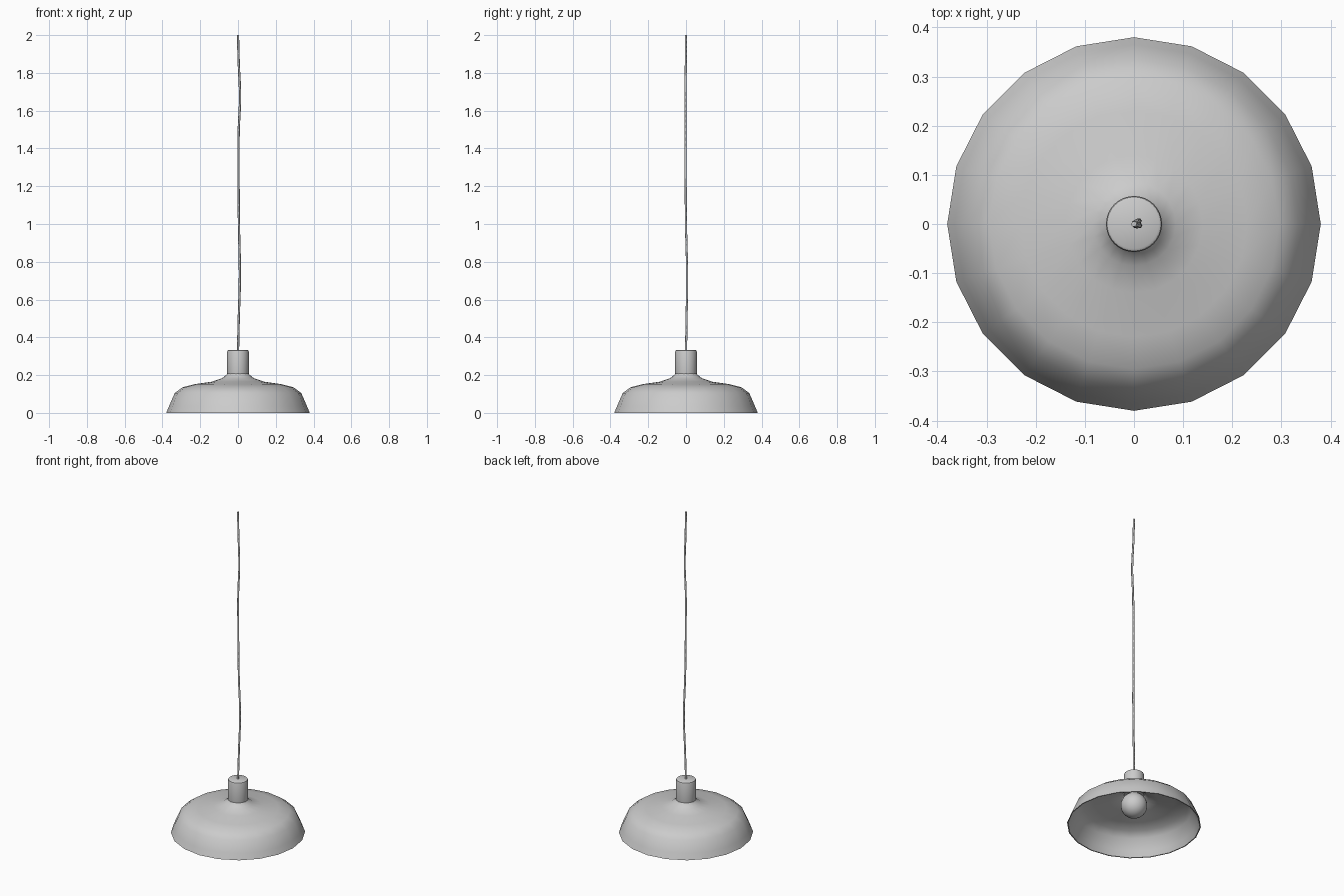
import bpy, bmesh, math

if "Cube" in bpy.data.objects:
    bpy.data.objects.remove(bpy.data.objects["Cube"])


def lathe(name, profile, sides, angle=40):
    """Spin an (r, z) profile around the z axis."""
    bm = bmesh.new()
    rings = []
    for r, z in profile:
        if r == 0:
            rings.append([bm.verts.new((0, 0, z))] * sides)
        else:
            rings.append([bm.verts.new((r * math.cos(2 * math.pi * i / sides),
                                        r * math.sin(2 * math.pi * i / sides), z))
                          for i in range(sides)])
    for a, b in zip(rings, rings[1:]):
        for i in range(sides):
            j = (i + 1) % sides
            bm.faces.new(list(dict.fromkeys((a[i], a[j], b[j], b[i]))))
    bmesh.ops.recalc_face_normals(bm, faces=bm.faces)
    mesh = bpy.data.meshes.new(name)
    bm.to_mesh(mesh)
    bm.free()
    ob = bpy.data.objects.new(name, mesh)
    bpy.context.collection.objects.link(ob)
    bpy.ops.object.select_all(action='DESELECT')
    ob.select_set(True)
    bpy.context.view_layer.objects.active = ob
    bpy.ops.object.shade_smooth_by_angle(angle=math.radians(angle))
    return ob


# Shade: thin 20-sided shell, outer skin then inner skin
outer = [(0.053, 0.215), (0.06, 0.203), (0.085, 0.183), (0.14, 0.165), (0.23, 0.152),
         (0.295, 0.135), (0.335, 0.105), (0.365, 0.036), (0.38, 0.0)]
inner = [(0.374, 0.0), (0.359, 0.034), (0.33, 0.101), (0.292, 0.129), (0.228, 0.146),
         (0.138, 0.159), (0.082, 0.177), (0.055, 0.198), (0.048, 0.215)]
lathe("shade", outer + inner + outer[:1], 20)

# Socket cap on top of the shade
lathe("socket_cap", [(0, 0.195), (0.056, 0.195), (0.057, 0.2), (0.057, 0.325), (0.055, 0.331),
                     (0.050, 0.334), (0, 0.334)], 32)

# Bulb: round globe with a neck rising into the socket
cz, rb = 0.127, 0.075
globe = [(rb * math.sin(math.radians(a)), cz - rb * math.cos(math.radians(a)))
         for a in range(0, 151, 10)]
lathe("bulb", globe + [(0.033, 0.2), (0, 0.2)], 24, 60)

# Cord: slightly wavy hanging cable
curve = bpy.data.curves.new("cord", 'CURVE')
curve.dimensions = '3D'
curve.bevel_depth = 0.006
curve.bevel_resolution = 1
curve.resolution_u = 6
curve.use_fill_caps = True
path = [(0, 0, 0.32), (0.004, 0.003, 0.5), (0.01, 0.006, 0.72), (0.005, 0.0, 1.0),
        (0.003, -0.002, 1.3), (0.004, -0.003, 1.5), (0.011, -0.003, 1.67),
        (0.004, -0.001, 1.85), (0, 0, 2.0)]
sp = curve.splines.new('BEZIER')
sp.bezier_points.add(len(path) - 1)
for bp, p in zip(sp.bezier_points, path):
    bp.co = p
    bp.handle_left_type = bp.handle_right_type = 'AUTO'
bpy.context.collection.objects.link(bpy.data.objects.new("cord", curve))
